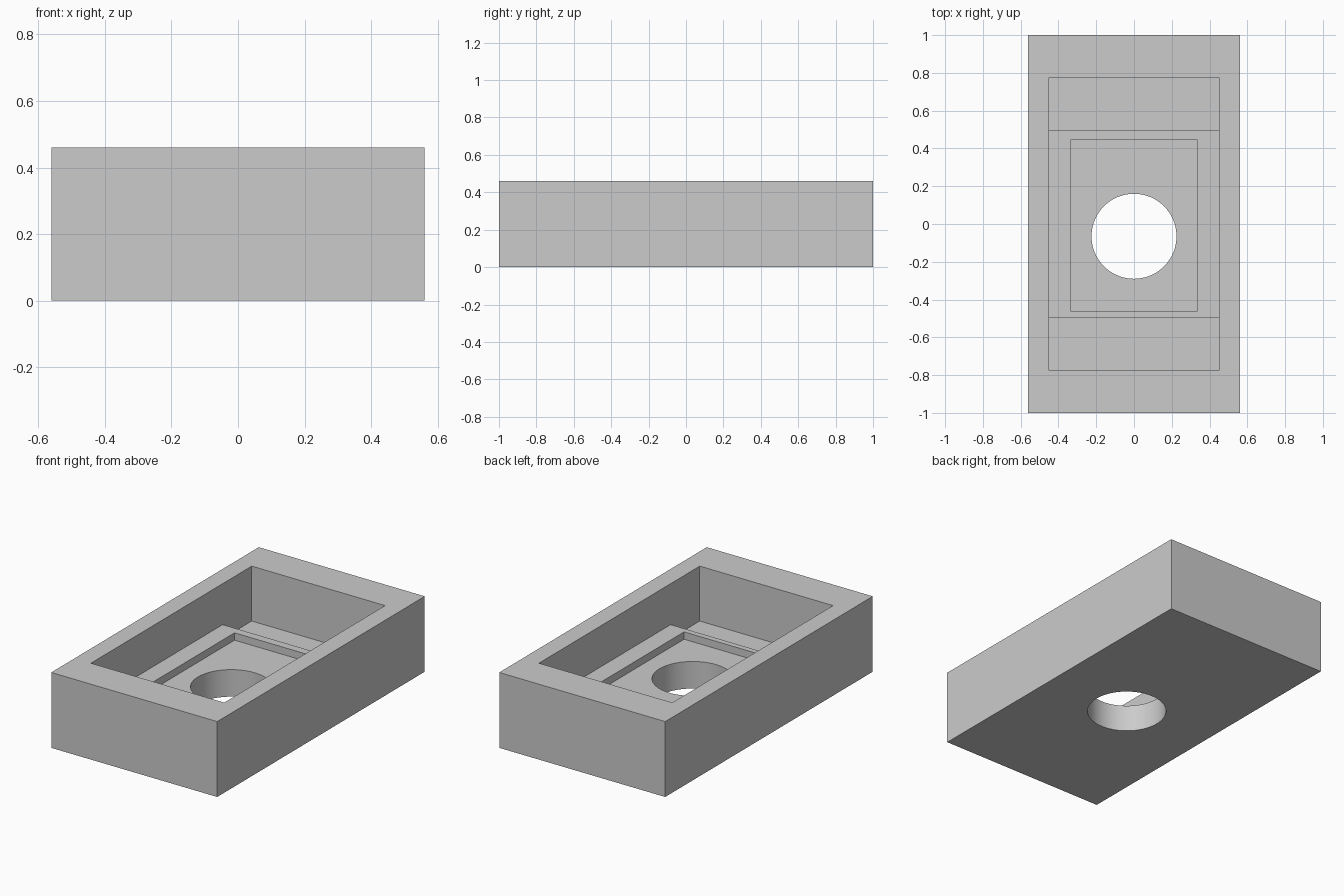
import bpy, bmesh, math

old = bpy.data.objects.get("Cube")
if old:
    bpy.data.objects.remove(old, do_unlink=True)

grey = bpy.data.materials.new("light_grey")
grey.use_nodes = True
colour = (0.6, 0.6, 0.6, 1)
grey.diffuse_color = colour
grey.node_tree.nodes["Principled BSDF"].inputs["Base Color"].default_value = colour


def prism(name, profile, half_x):
    """Extrude a closed (y, z) profile across x."""
    bm = bmesh.new()
    face = bm.faces.new([bm.verts.new((-half_x, y, z)) for y, z in profile])
    grown = bmesh.ops.extrude_face_region(bm, geom=[face])["geom"]
    verts = [g for g in grown if isinstance(g, bmesh.types.BMVert)]
    bmesh.ops.translate(bm, vec=(2 * half_x, 0, 0), verts=verts)
    bmesh.ops.recalc_face_normals(bm, faces=bm.faces)
    return make(name, bm)


def make(name, bm):
    mesh = bpy.data.meshes.new(name)
    bm.to_mesh(mesh)
    bm.free()
    mesh.materials.append(grey)
    obj = bpy.data.objects.new(name, mesh)
    bpy.context.collection.objects.link(obj)
    return obj


def rect(y0, y1, z0, z1):
    return [(y0, z0), (y1, z0), (y1, z1), (y0, z1)]


height, end_floor, shelf, recess_floor = 0.46, 0.125, 0.21, 0.165

# Outer block
body = prism("housing_block", rect(-1, 1, 0, height), 0.56)

# Main pocket, deeper at both ends, leaving a raised shelf in the middle
half = [(0.775, 0.6), (0.775, end_floor), (0.495, end_floor), (0.495, shelf)]
pocket = prism("pocket_cutter", half + [(-y, z) for y, z in reversed(half)], 0.45)

# Shallow recess in the shelf
recess = prism("recess_cutter", rect(-0.46, 0.445, recess_floor, 0.3), 0.335)

# Round through hole
bm = bmesh.new()
bmesh.ops.create_cone(bm, cap_ends=True, segments=96, radius1=0.225,
                      radius2=0.225, depth=0.6)
bmesh.ops.translate(bm, vec=(0, -0.065, 0), verts=bm.verts)
hole = make("hole_cutter", bm)

# Cut the block, then drop the cutters
bpy.ops.object.select_all(action="DESELECT")
body.select_set(True)
bpy.context.view_layer.objects.active = body
for cutter in (pocket, recess, hole):
    cutter.hide_render = True
    mod = body.modifiers.new(cutter.name, "BOOLEAN")
    mod.operation = "DIFFERENCE"
    mod.solver = "EXACT"
    mod.object = cutter
    bpy.ops.object.modifier_apply(modifier=mod.name)
    bpy.data.objects.remove(cutter, do_unlink=True)

bpy.ops.object.shade_smooth_by_angle(angle=math.radians(30))
